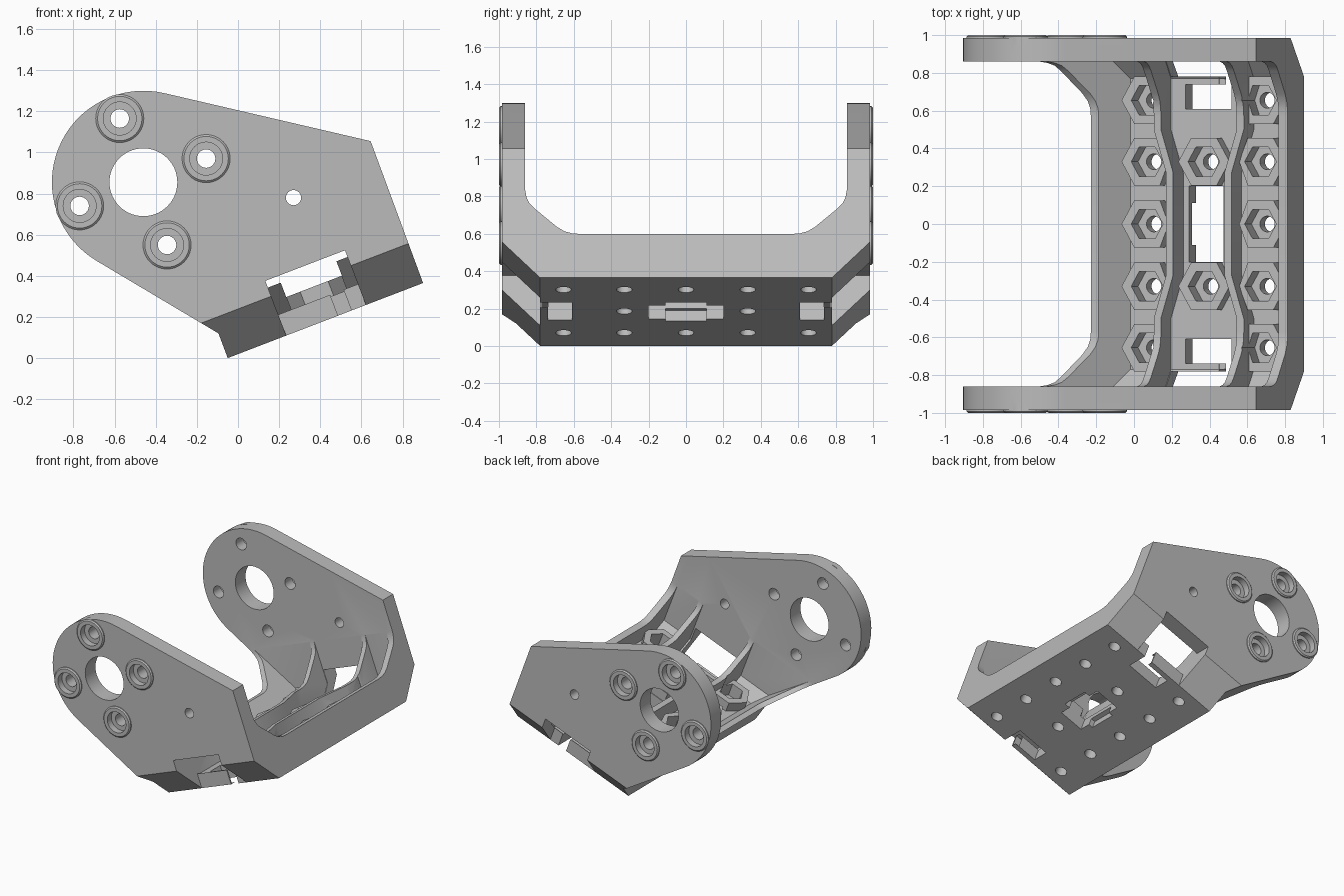
import bpy, bmesh, math
from mathutils import Vector, Matrix

default = bpy.data.objects.get("Cube")
if default:
    bpy.data.objects.remove(default, do_unlink=True)

grey = bpy.data.materials.new("plain grey")
grey.use_nodes = True
grey.diffuse_color = (0.5, 0.5, 0.5, 1)
grey.node_tree.nodes["Principled BSDF"].inputs["Base Color"].default_value = (0.5, 0.5, 0.5, 1)

# The base is tilted: u runs along it, w is its normal, y is shared
TILT = Matrix.Translation((-0.05, 0, 0)) @ Matrix.Rotation(math.radians(-21), 4, 'Y')
WORLD = Matrix.Identity(4)
PLACE = {
    'u': lambda p, d: (d, p[0], p[1]),
    'y': lambda p, d: (p[0], d, p[1]),
    'w': lambda p, d: (p[0], p[1], d),
}


def prism(name, pts, axis, lo, hi, frame=TILT, top_pts=None):
    """Extrude a closed outline along one axis of a frame."""
    bm = bmesh.new()
    put = PLACE[axis]
    a = [bm.verts.new(frame @ Vector(put(p, lo))) for p in pts]
    b = [bm.verts.new(frame @ Vector(put(p, hi))) for p in (top_pts or pts)]
    bm.faces.new(a)
    bm.faces.new(b[::-1])
    for i in range(len(a)):
        j = (i + 1) % len(a)
        bm.faces.new((a[i], b[i], b[j], a[j]))
    bmesh.ops.recalc_face_normals(bm, faces=bm.faces)
    mesh = bpy.data.meshes.new(name)
    bm.to_mesh(mesh)
    bm.free()
    mesh.materials.append(grey)
    obj = bpy.data.objects.new(name, mesh)
    bpy.context.collection.objects.link(obj)
    return obj


def box(name, u, y, w):
    return prism(name, [(u[0], y[0]), (u[1], y[0]), (u[1], y[1]), (u[0], y[1])], 'w', *w)


def ring(c, r, n=40):
    return [(c[0] + r * math.cos(math.tau * i / n), c[1] + r * math.sin(math.tau * i / n)) for i in range(n)]


def combine(target, tool, op='DIFFERENCE'):
    """Apply a boolean and discard the tool."""
    mod = target.modifiers.new("bool", 'BOOLEAN')
    mod.object, mod.operation, mod.solver = tool, op, 'EXACT'
    bpy.context.view_layer.update()
    graph = bpy.context.evaluated_depsgraph_get()
    mesh = bpy.data.meshes.new_from_object(target.evaluated_get(graph))
    target.modifiers.clear()
    target.data = mesh
    bpy.data.objects.remove(tool, do_unlink=True)


def mirrored(half):
    return [(-y, w) for y, w in reversed(half)] + half


# Side profile of the whole bracket
hub, hub_r = (-0.46, 0.855), 0.445
arc = [math.radians(240 - i * 163.3 / 32) for i in range(33)]
outline = [(-0.05, 0), (-0.095, 0.12)]
outline += [(hub[0] + hub_r * math.cos(t), hub[1] + hub_r * math.sin(t)) for t in arc]
outline += [(0.645, 1.055), (0.9, 0.365)]
bracket = prism("bracket", outline, 'y', -0.985, 0.985, WORLD)

# Opening between the plates, with curved gussets in the corners
gusset = [(0.57, 0.25), (0.61, 0.253), (0.65, 0.265), (0.69, 0.29), (0.81, 0.395),
          (0.838, 0.425), (0.853, 0.46), (0.86, 0.5)]
combine(bracket, prism("opening", mirrored(gusset + [(0.86, 3)]), 'u', -3, 3))

# Tray sunk into the base, leaving the two end walls
tray = prism("tray", mirrored([(0.77, 0.1), (0.86, 0.18), (0.86, 1)]), 'u', -2, 0.97)
combine(tray, prism("tray_limit", [(0.071, 0.1), (0.071, 0.05), (1.2, 0.05), (1.2, 1.2), (-0.82, 1.2)],
                    'y', -1, 1), 'INTERSECT')
combine(bracket, tray)

# Two bent ribs
MID = 0.517
path = [(-0.9, 0.235), (-0.5, 0.235), (-0.27, 0.165), (0.27, 0.165), (0.5, 0.235), (0.9, 0.235)]
for s in (-1, 1):
    edge = [(MID + s * (o - 0.02), y) for y, o in path] + [(MID + s * (o + 0.02), y) for y, o in path[::-1]]
    rib = prism("rib", edge, 'w', 0.05, 0.9)
    combine(rib, prism("rib_limit", mirrored(gusset + [(0.95, 0.5), (0.95, 0)]), 'u', -1, 2), 'INTERSECT')
    combine(bracket, rib, 'UNION')

# Nut seats: raised hexagons with hexagonal pockets and bolt holes
seats = [(u, y) for u in (0.195, 0.838) for y in (-0.655, -0.33, 0, 0.33, 0.655)]
seats += [(MID, -0.33), (MID, 0.33)]


def hexagon(c, r):
    pts = ring(c, r, 6)
    if c[0] == MID:
        return pts
    gap = 0.25 if abs(c[1]) > 0.5 else 0.2
    if c[0] < MID:
        return [(min(u, MID - gap), y) for u, y in pts]
    return [(max(u, MID + gap), y) for u, y in pts]


for c in seats:
    combine(bracket, prism("seat", hexagon(c, 0.145), 'w', 0.06, 0.175), 'UNION')
for c in seats:
    combine(bracket, prism("pocket", hexagon(c, 0.09), 'w', 0.075, 0.3))
    combine(bracket, prism("bolt_hole", ring(c, 0.042, 24), 'w', -0.1, 0.2))

# Central strap slot
combine(bracket, box("slot", (0.405, 0.6), (-0.2, 0.2), (-0.1, 0.2)))
combine(bracket, box("slot_notch", (0.37, 0.645), (-0.11, 0.11), (-0.1, 0.06)))

for s in (-1, 1):
    def span(a, b):
        return sorted((s * a, s * b))
    # Bevelled lower corner and side window
    combine(bracket, prism("bevel", [(s * 0.68, -0.1), (s * 1.08, 0.3), (s * 1.08, -0.1)], 'u', -1, 2))
    combine(bracket, box("window", (0.305, 0.72), span(0.78, 1.1), (-0.1, 0.285)))
    # Cable hook
    combine(bracket, box("hook_slot", (0.385, 0.645), span(0.61, 0.738), (-0.1, 0.2)))
    combine(bracket, box("hook_gap", (0.575, 0.645), span(0.7, 0.85), (-0.1, 0.2)))
    combine(bracket, prism("hook_tip", ring((0.577, s * 0.735), 0.034, 24), 'w', 0.002, 0.099), 'UNION')
    # Raised screw collars around the hub
    for c in [(-0.575, 1.165), (-0.155, 0.97), (-0.77, 0.74), (-0.345, 0.55)]:
        collar = prism("collar", ring(c, 0.117), 'y', s * 0.95, s * 0.992, WORLD)
        combine(bracket, collar, 'UNION')
        lip = prism("lip", ring(c, 0.117), 'y', s * 0.992, s * 1.0, WORLD, ring(c, 0.108))
        combine(bracket, lip, 'UNION')
        combine(bracket, prism("recess", ring(c, 0.08), 'y', s * 0.95, s * 1.1, WORLD))
        combine(bracket, prism("screw_hole", ring(c, 0.045, 24), 'y', s * 0.8, s * 1.1, WORLD))

# Hub bore and pin hole through both plates
combine(bracket, prism("bore", ring(hub, 0.165, 56), 'y', -1.2, 1.2, WORLD))
combine(bracket, prism("pin_hole", ring((0.27, 0.78), 0.037, 24), 'y', -1.2, 1.2, WORLD))

bpy.ops.object.select_all(action='DESELECT')
bracket.select_set(True)
bpy.context.view_layer.objects.active = bracket
bpy.ops.object.shade_smooth_by_angle(angle=math.radians(20))
